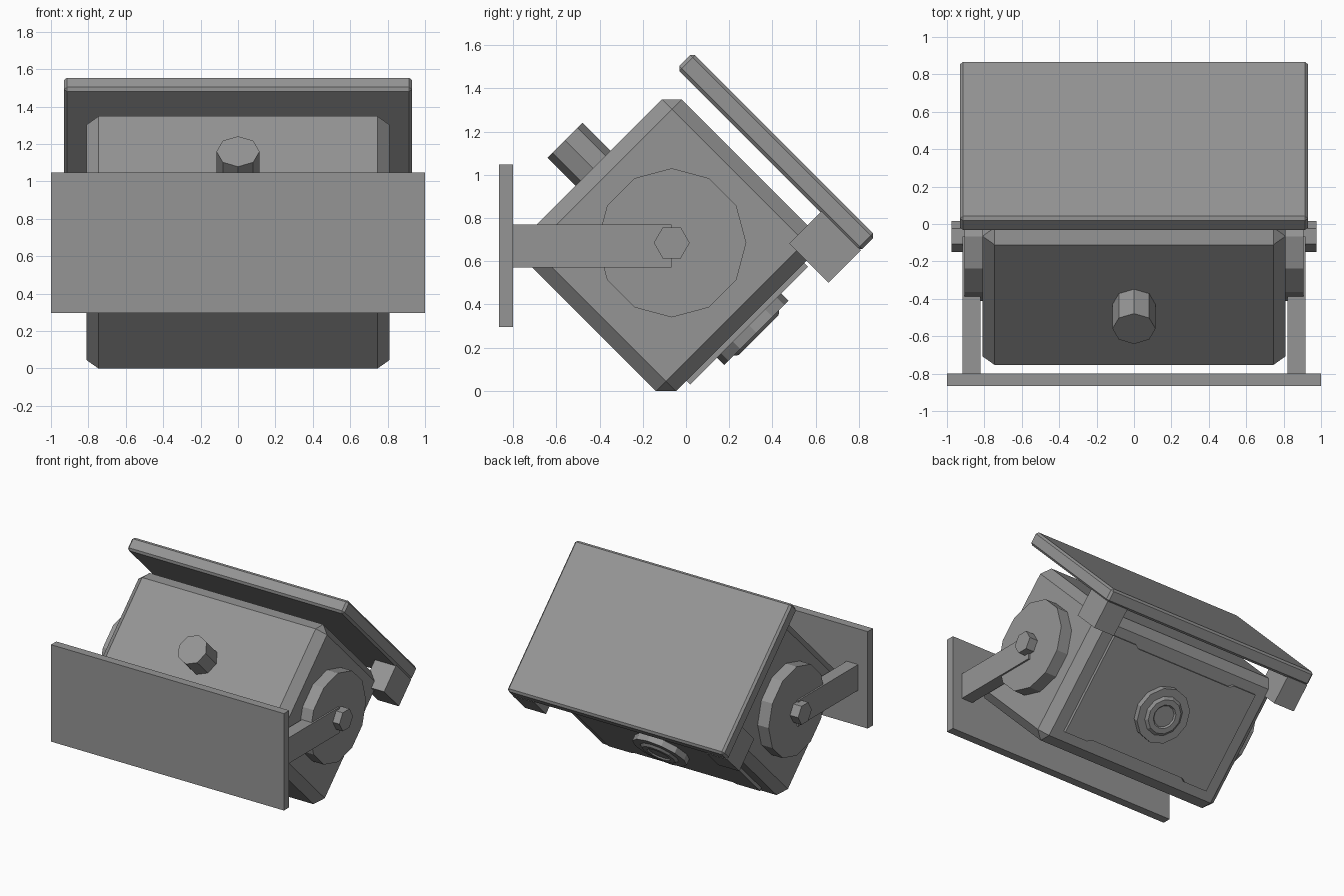
import bpy, bmesh, math
from mathutils import Matrix, Vector

if "Cube" in bpy.data.objects:
    bpy.data.objects.remove(bpy.data.objects["Cube"])

grey = bpy.data.materials.new("matte grey")
grey.use_nodes = True
grey.diffuse_color = (0.3, 0.3, 0.3, 1)
grey.node_tree.nodes["Principled BSDF"].inputs["Base Color"].default_value = (0.3, 0.3, 0.3, 1)

# Tilted frame of the housing: local +y is the lens direction, local +z its top
TILT = Matrix.Rotation(math.radians(-45), 4, 'X')
LEVEL = Matrix.Identity(4)


def finish(name, bm, frame):
    bmesh.ops.recalc_face_normals(bm, faces=bm.faces)
    mesh = bpy.data.meshes.new(name)
    bm.to_mesh(mesh)
    bm.free()
    obj = bpy.data.objects.new(name, mesh)
    obj.matrix_world = frame
    mesh.materials.append(grey)
    bpy.context.collection.objects.link(obj)
    return obj


def box(name, xs, ys, zs, frame=LEVEL, bevel=0):
    bm = bmesh.new()
    bmesh.ops.create_cube(bm, size=1)
    for v in bm.verts:
        v.co = Vector([(a + b) / 2 + c * (b - a) for (a, b), c in zip((xs, ys, zs), v.co)])
    if bevel:
        bmesh.ops.bevel(bm, geom=bm.edges[:], offset=bevel, segments=1, affect='EDGES')
    return finish(name, bm, frame)


def lathe(name, profile, sides, base, axis, frame=LEVEL):
    """Turn (radius, height) points around the given axis; first vertex lies on local x."""
    bm = bmesh.new()
    rings = []
    for r, h in profile:
        rings.append([bm.verts.new((r * math.cos(i * math.tau / sides),
                                    r * math.sin(i * math.tau / sides), h)) for i in range(sides)])
    for low, high in zip(rings, rings[1:]):
        for i in range(sides):
            j = (i + 1) % sides
            bm.faces.new((low[i], low[j], high[j], high[i]))
    bm.faces.new(rings[0])
    bm.faces.new(rings[-1])
    turn = Vector((0, 0, 1)).rotation_difference(Vector(axis)).to_matrix().to_4x4()
    bm.transform(Matrix.Translation(base) @ turn)
    return finish(name, bm, frame)


# Housing
box("housing", (-0.81, 0.81), (-1.032, -0.032), (-0.099, 0.94), TILT, 0.065)

# Front panel: a plate whose long edges step in between the corner tabs
bm = bmesh.new()
quarter = [(0.65, 0.385), (0.45, 0.385), (0.42, 0.365)]
outline = quarter + [(-x, z) for x, z in reversed(quarter)]
outline += [(-x, -z) for x, z in outline]
face = bm.faces.new([bm.verts.new((x, -0.04, 0.42 + z)) for x, z in outline])
out = bmesh.ops.extrude_face_region(bm, geom=[face])
bmesh.ops.translate(bm, vec=(0, 0.033, 0),
                    verts=[g for g in out["geom"] if isinstance(g, bmesh.types.BMVert)])
finish("front_panel", bm, TILT)

# Lens with stepped ring and shallow recess
lathe("lens", [(0.21, -0.01), (0.21, 0.04), (0.15, 0.04), (0.13, 0.056), (0.09, 0.056), (0.08, 0.045)],
      12, (0, 0, 0.42), (0, 1, 0), TILT)

# Cable stub on the rear
lathe("rear_stub", [(0.115, 0), (0.115, 0.2)], 8, (0, -1.016, 0.424), (0, -1, 0), TILT)

# Sun hood
box("hood", (-0.93, 0.93), (-1.085, 0.113), (1.025, 1.128), TILT, 0.016)

# Wall plate
box("wall_plate", (-1, 1), (-0.865, -0.8), (0.295, 1.047), LEVEL)

# Mirrored side parts: hood bracket, pivot disc, arm, bolt
for side, s in (("left", 1), ("right", -1)):
    box(side + "_hood_bracket", sorted((s * 0.74, s * 0.92)), (-0.145, 0.113), (0.82, 1.032), TILT)
    lathe(side + "_pivot_disc", [(0.345, 0), (0.345, 0.105)], 12, (s * 0.8, -0.066, 0.685), (s, 0, 0))
    box(side + "_arm", sorted((s * 0.82, s * 0.918)), (-0.81, -0.066), (0.57, 0.77))
    # the hexagon points forward and back
    bolt = lathe(side + "_bolt", [(0.083, 0), (0.083, 0.085)], 6, (0, 0, 0), (0, 0, 1))
    bolt.matrix_world = (Matrix.Translation((s * 0.89, -0.066, 0.685))
                         @ Matrix.Rotation(s * math.pi / 2, 4, 'Y')
                         @ Matrix.Rotation(math.pi / 2, 4, 'Z'))
